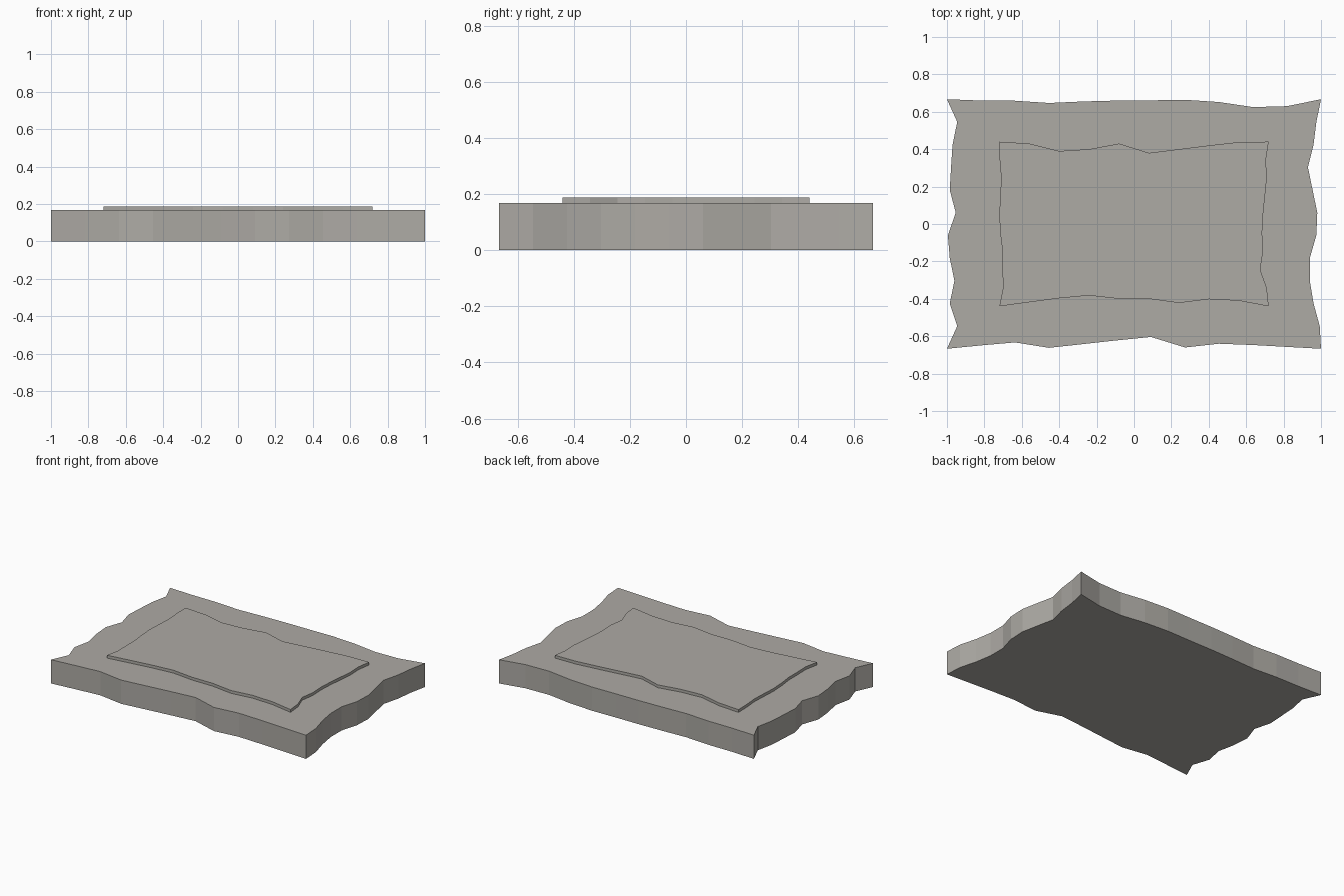
import bpy, bmesh

if "Cube" in bpy.data.objects:
    bpy.data.objects.remove(bpy.data.objects["Cube"])

# Warm dark grey stone
stone = bpy.data.materials.new("stone")
stone.diffuse_color = (0.42, 0.405, 0.375, 1)
stone.use_nodes = True
stone.node_tree.nodes["Principled BSDF"].inputs["Base Color"].default_value = stone.diffuse_color

# Builds a slab whose four edges are evenly stepped and worn inwards.
# Insets are in hundredths: front/back run left to right, left/right run bottom to top.
def worn_slab(name, hx, hy, z0, z1, front, right, back, left):
    def t(i, n):
        return -1 + 2 * i / (n + 1)
    n = len(front)
    pts = [(-hx, -hy)]
    pts += [(hx * t(i + 1, n), -hy + d / 100) for i, d in enumerate(front)]
    pts += [(hx, -hy)]
    pts += [(hx - d / 100, hy * t(i + 1, n)) for i, d in enumerate(right)]
    pts += [(hx, hy)]
    pts += [(hx * t(i + 1, n), hy - d / 100) for i, d in enumerate(back)][::-1]
    pts += [(-hx, hy)]
    pts += [(-hx + d / 100, hy * t(i + 1, n)) for i, d in enumerate(left)][::-1]

    bm = bmesh.new()
    face = bm.faces.new([bm.verts.new((x, y, z0)) for x, y in pts])
    ext = bmesh.ops.extrude_face_region(bm, geom=[face], use_keep_orig=True)
    top = [g for g in ext["geom"] if isinstance(g, bmesh.types.BMVert)]
    bmesh.ops.translate(bm, verts=top, vec=(0, 0, z1 - z0))
    bmesh.ops.recalc_face_normals(bm, faces=bm.faces[:])
    caps = [f for f in bm.faces if len(f.verts) > 4]
    bmesh.ops.triangulate(bm, faces=caps, ngon_method='EAR_CLIP')
    mesh = bpy.data.meshes.new(name)
    bm.to_mesh(mesh)
    bm.free()
    mesh.materials.append(stone)
    obj = bpy.data.objects.new(name, mesh)
    bpy.context.collection.objects.link(obj)
    return obj

# Thick stone base
worn_slab("stone_base", 1.0, 0.667, 0, 0.168,
          front=[1.8, 3.4, 0.5, 2.5, 4.5, 6.3, 0.7, 2.7, 2.0, 1.0],
          right=[0.7, 4, 6, 6, 2.5, 2, 4.5, 7, 4, 2.5],
          back=[0.7, 0.8, 2, 1.2, 0.7, 0.6, 0.3, 1.5, 4.2, 3.7],
          left=[5.5, 1.5, 4, 1.5, 0.5, 4.7, 1.5, 2.2, 3, 5.5])

# Thin raised panel on top
worn_slab("raised_panel", 0.72, 0.44, 0.167, 0.188,
          front=[2.2, 4.3, 5.8, 4, 4, 1.8, 3.8, 3],
          right=[1, 4.5, 3, 3.5, 3, 2, 1, 1.5],
          back=[1, 5, 4, 1, 6, 4, 2, 0.2],
          left=[2, 1.7, 1.7, 0.5, 0, 0.5, 1, 0.2])
